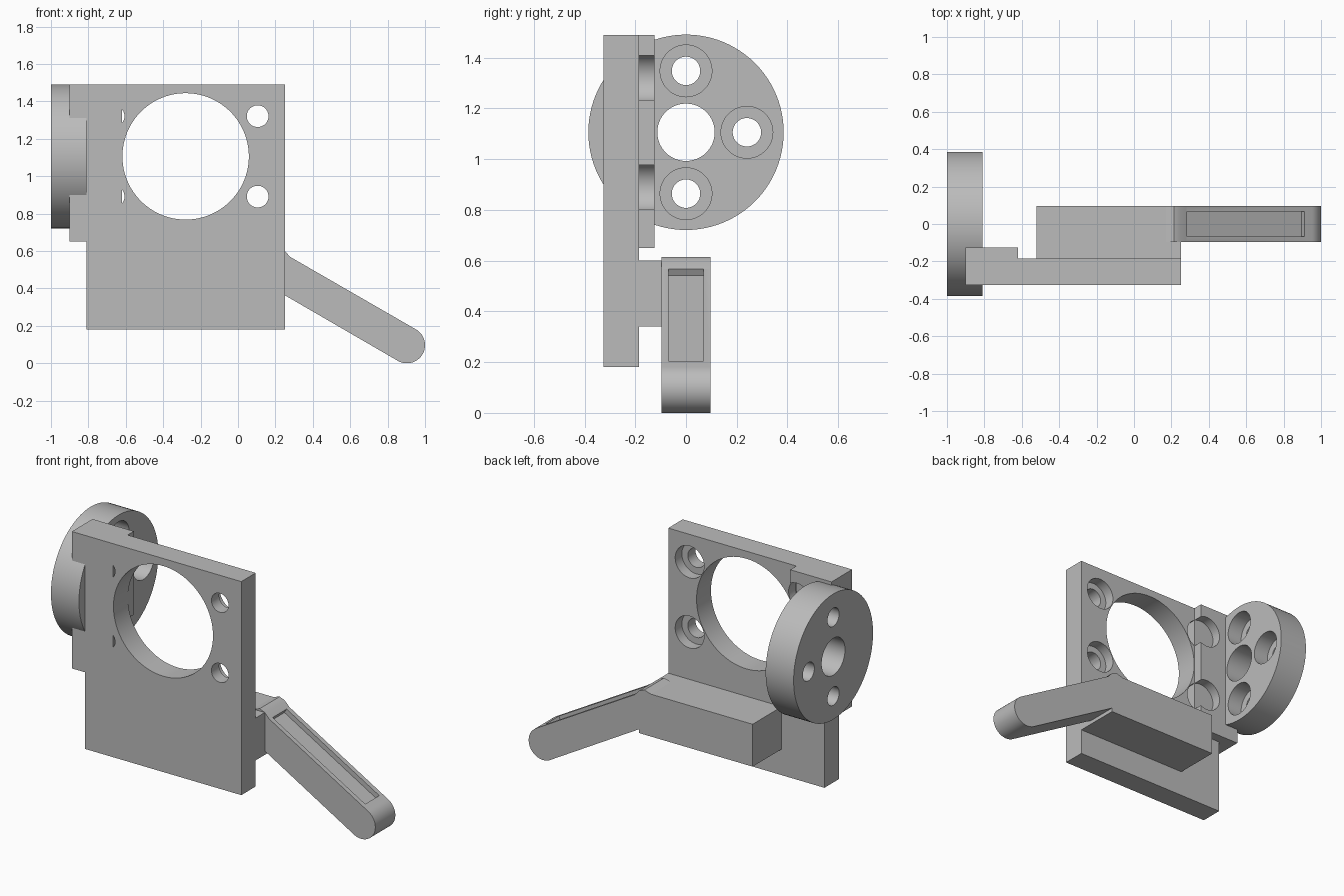
import bpy, bmesh, math
from mathutils import Matrix, Vector

if "Cube" in bpy.data.objects:
    bpy.data.objects.remove(bpy.data.objects["Cube"], do_unlink=True)

grey = bpy.data.materials.new("plain grey")
grey.use_nodes = True
grey.diffuse_color = (0.5, 0.5, 0.5, 1)
grey.node_tree.nodes["Principled BSDF"].inputs["Base Color"].default_value = (0.5, 0.5, 0.5, 1)


def finish(name, bm):
    bmesh.ops.recalc_face_normals(bm, faces=bm.faces)
    mesh = bpy.data.meshes.new(name)
    bm.to_mesh(mesh)
    bm.free()
    mesh.materials.append(grey)
    ob = bpy.data.objects.new(name, mesh)
    bpy.context.collection.objects.link(ob)
    return ob


def box(name, low, high):
    low, high = Vector(low), Vector(high)
    bm = bmesh.new()
    bmesh.ops.create_cube(bm, size=1)
    bmesh.ops.scale(bm, vec=high - low, verts=bm.verts)
    bmesh.ops.translate(bm, vec=(low + high) / 2, verts=bm.verts)
    return finish(name, bm)


def cylinder(name, start, end, radius):
    start, end = Vector(start), Vector(end)
    axis = end - start
    turn = Vector((0, 0, 1)).rotation_difference(axis).to_matrix().to_4x4()
    bm = bmesh.new()
    bmesh.ops.create_cone(bm, cap_ends=True, segments=96, radius1=radius, radius2=radius,
                          depth=axis.length,
                          matrix=Matrix.Translation((start + end) / 2) @ turn)
    return finish(name, bm)


def cut(target, cutters):
    bpy.context.view_layer.objects.active = target
    for tool in cutters:
        mod = target.modifiers.new("cut", "BOOLEAN")
        mod.operation = "DIFFERENCE"
        mod.solver = "EXACT"
        mod.object = tool
        bpy.ops.object.modifier_apply(modifier=mod.name)
        bpy.data.objects.remove(tool, do_unlink=True)


def smooth(ob):
    bpy.ops.object.select_all(action="DESELECT")
    ob.select_set(True)
    bpy.context.view_layer.objects.active = ob
    bpy.ops.object.shade_smooth_by_angle(angle=math.radians(30))


FRONT, BACK, PAD_BACK = -0.325, -0.185, -0.125
MID_Z = 1.106
HOLE_X = -0.28
SCREWS = [(HOLE_X + sx * 0.385, MID_Z + sz * 0.215) for sx in (-1, 1) for sz in (-1, 1)]

# Main plate with a large round opening and four counterbored screw holes
plate = box("main_plate", (-0.81, FRONT, 0.18), (0.25, BACK, 1.49))
tools = [cylinder("cutter", (HOLE_X, -0.5, MID_Z), (HOLE_X, 0, MID_Z), 0.338)]
for x, z in SCREWS:
    tools.append(cylinder("cutter", (x, -0.5, z), (x, 0, z), 0.058))
    tools.append(cylinder("cutter", (x, -0.25, z), (x, 0, z), 0.098))
cut(plate, tools)
smooth(plate)

# Side pad that carries the disc, relieved around the screw heads
pad = box("side_pad", (-0.90, FRONT, 0.65), (-0.62, PAD_BACK, 1.49))
cut(pad, [cylinder("cutter", (x, BACK, z), (x, 0, z), 0.098) for x, z in SCREWS[:2]])
smooth(pad)

# Round flange with a centre bore and three counterbored holes
disc = cylinder("flange_disc", (-1, 0, MID_Z), (-0.81, 0, MID_Z), 0.385)
tools = [cylinder("cutter", (-1.2, 0, MID_Z), (-0.6, 0, MID_Z), 0.113)]
for y, dz in ((0, 0.242), (0.24, 0), (0, -0.242)):
    tools.append(cylinder("cutter", (-1.2, y, MID_Z + dz), (-0.6, y, MID_Z + dz), 0.056))
    tools.append(cylinder("cutter", (-0.91, y, MID_Z + dz), (-0.6, y, MID_Z + dz), 0.102))
cut(disc, tools)
smooth(disc)

# Block behind the plate that holds the lever
box("lever_block", (-0.52, BACK - 0.01, 0.34), (0.25, 0.097, 0.60))

# Sloping lever with a rounded tip
R, TIP = 0.097, Vector((0.903, 0, 0.097))
along = Vector((math.cos(math.pi / 6), 0, -0.5))
up = Vector((0.5, 0, math.cos(math.pi / 6)))
outline = [Vector((0.17, 0, 0.41)), Vector((0.17, 0, 0.60)), Vector((0.215, 0, 0.614)),
           Vector((0.25, 0, 0.60)), Vector((0.28, 0, 0.568))]
for i in range(33):
    a = math.pi * i / 32
    outline.append(TIP + up * R * math.cos(a) + along * R * math.sin(a))
bm = bmesh.new()
face = bm.faces.new([bm.verts.new(p + Vector((0, -R, 0))) for p in outline])
new = bmesh.ops.extrude_face_region(bm, geom=[face])["geom"]
bmesh.ops.translate(bm, vec=(0, 2 * R, 0), verts=[v for v in new if isinstance(v, bmesh.types.BMVert)])
lever = finish("lever_arm", bm)

# Shallow slot along the top of the lever
slot = box("cutter", (-0.363, -0.068, -0.03), (0.363, 0.068, 0.1))
centre = Vector((0.597, 0, 0.386))
slot.data.transform(Matrix.Translation(centre) @ Matrix.Rotation(math.pi / 6, 4, "Y"))
cut(lever, [slot])
smooth(lever)
